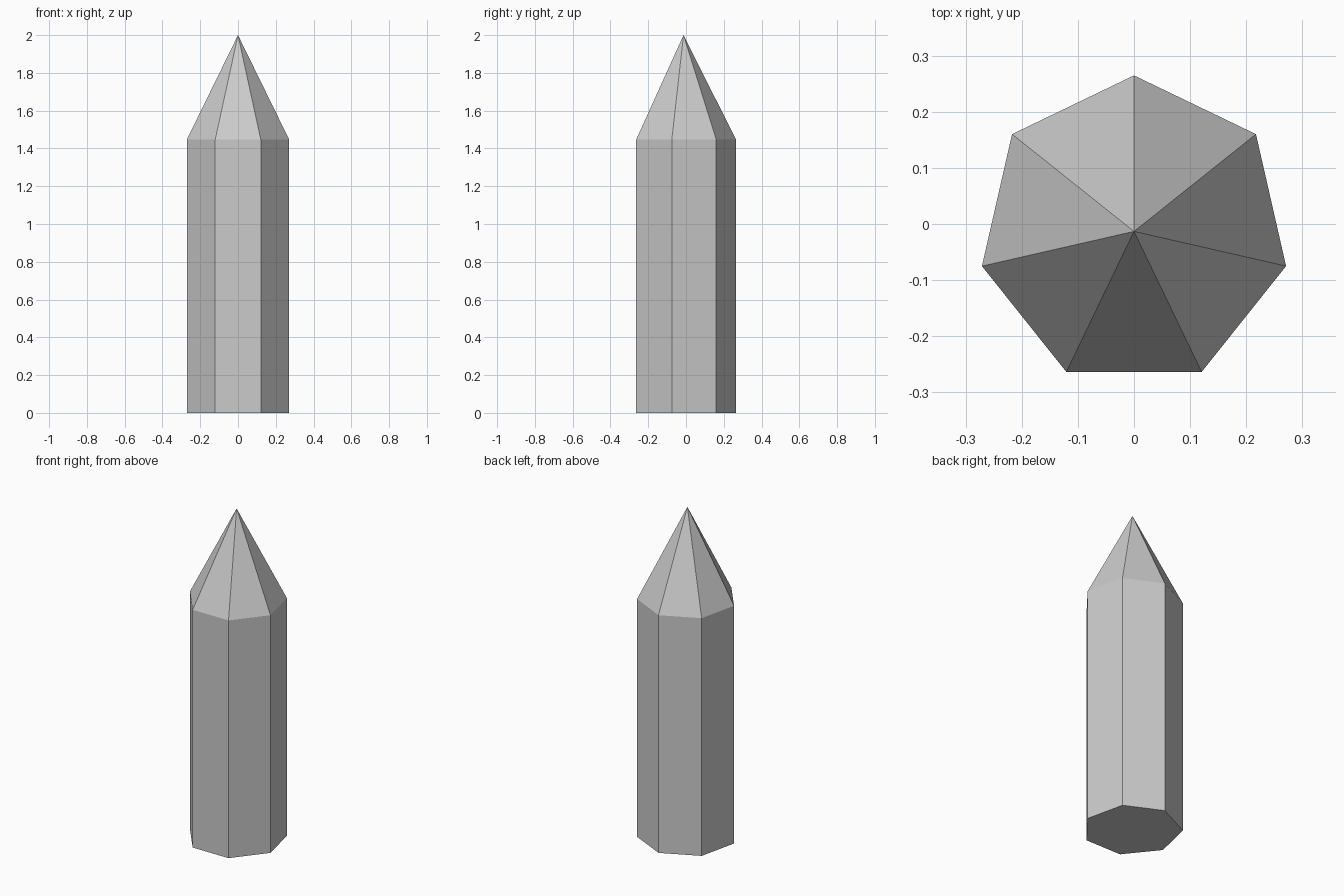
import bpy, bmesh, math

if "Cube" in bpy.data.objects:
    bpy.data.objects.remove(bpy.data.objects["Cube"])

SIDES = 7
RADIUS = 0.278
CENTRE_Y = -0.0132   # heptagon centre, so the bounds are centred on y = 0
SHOULDER_Z = 1.447
TIP_Z = 2.0

bm = bmesh.new()

# Seven-sided base, one corner pointing to the back
ring = []
for i in range(SIDES):
    a = math.pi / 2 + 2 * math.pi * i / SIDES
    ring.append(bm.verts.new((RADIUS * math.cos(a), CENTRE_Y + RADIUS * math.sin(a), 0)))
base = bm.faces.new(ring)

# Shaft: extrude the base up to the shoulder, keeping the bottom closed
ext = bmesh.ops.extrude_face_region(bm, geom=[base], use_keep_orig=True)["geom"]
top = [g for g in ext if isinstance(g, bmesh.types.BMFace)]
bmesh.ops.translate(bm, vec=(0, 0, SHOULDER_Z),
                    verts=[g for g in ext if isinstance(g, bmesh.types.BMVert)])

# Pointed tip: poke the top face and raise its centre
tip = bmesh.ops.poke(bm, faces=top)["verts"][0]
tip.co = (0, CENTRE_Y, TIP_Z)

bmesh.ops.recalc_face_normals(bm, faces=bm.faces[:])
mesh = bpy.data.meshes.new("pointed_post")
bm.to_mesh(mesh)
bm.free()
bpy.context.collection.objects.link(bpy.data.objects.new("pointed_post", mesh))
